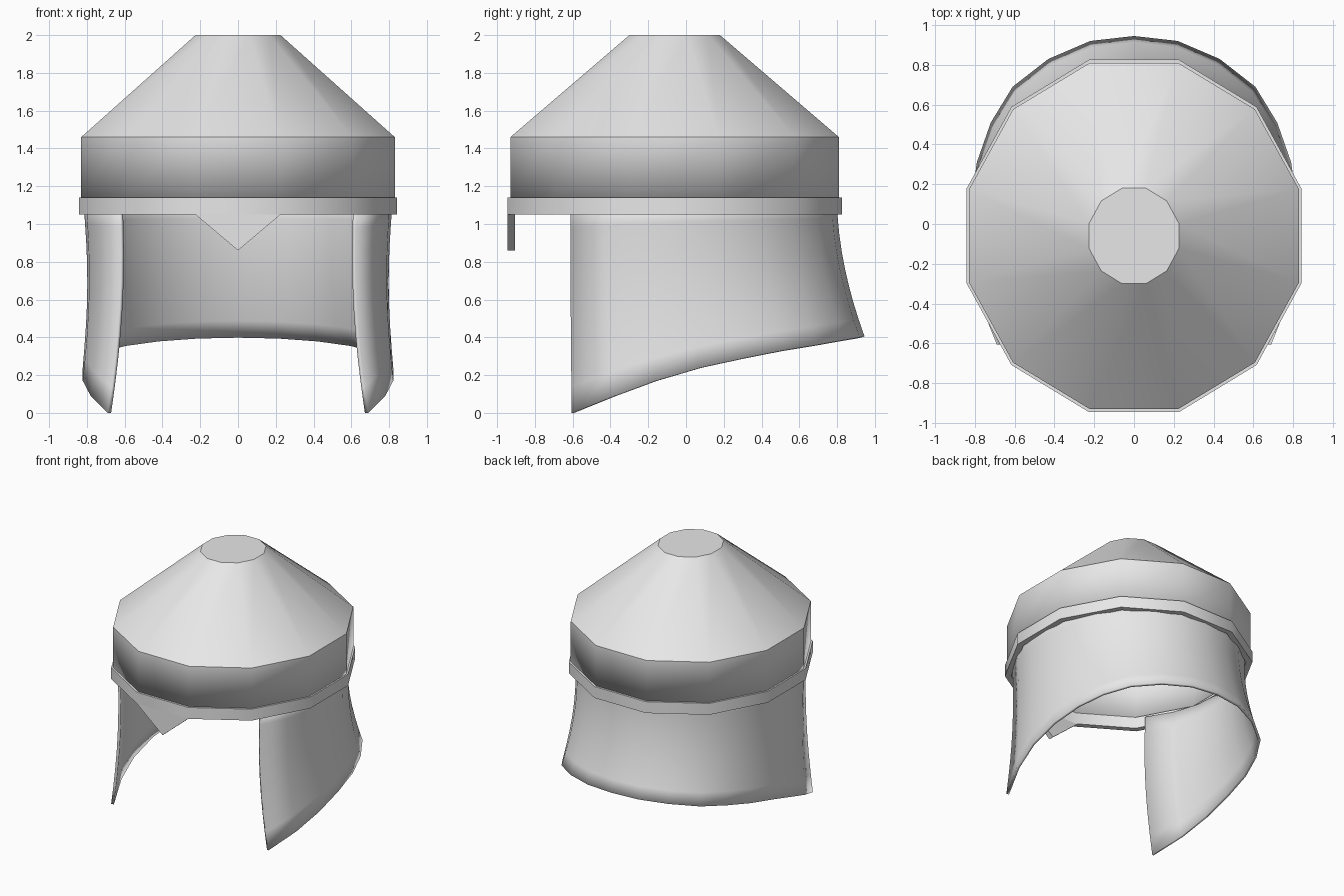
import bpy
import bmesh
from math import sin, cos, pi, radians

old = bpy.data.objects.get("Cube")
if old:
    bpy.data.objects.remove(old, do_unlink=True)

grey = bpy.data.materials.new("plain grey metal")
grey.diffuse_color = (0.8, 0.8, 0.8, 1)
grey.use_nodes = True
grey.node_tree.nodes["Principled BSDF"].inputs["Base Color"].default_value = (0.8, 0.8, 0.8, 1)

CENTRE_Y = -0.06
SIDES = 12
APOTHEM = cos(pi / SIDES)


def make_object(name, bm, thickness=0):
    """Turn a bmesh into a shaded object, thickened inward if asked."""
    mesh = bpy.data.meshes.new(name)
    bm.to_mesh(mesh)
    bm.free()
    mesh.materials.append(grey)
    obj = bpy.data.objects.new(name, mesh)
    bpy.context.collection.objects.link(obj)
    if thickness:
        shell = obj.modifiers.new("Thickness", 'SOLIDIFY')
        shell.thickness = thickness
        shell.offset = -1
    bpy.ops.object.select_all(action='DESELECT')
    obj.select_set(True)
    bpy.context.view_layer.objects.active = obj
    bpy.ops.object.shade_smooth_by_angle(angle=radians(36))
    return obj


def bridge(bm, rows, wrap):
    """Fill quads between neighbouring rows of vertices."""
    for a, b in zip(rows, rows[1:]):
        n = len(a)
        for i in range(n if wrap else n - 1):
            k = (i + 1) % n
            bm.faces.new((a[i], a[k], b[k], b[i]))


def polygon_loop(bm, half_x, half_y, z):
    """Twelve-sided loop with flats toward the front, back and sides."""
    loop = []
    for i in range(SIDES):
        a = 2 * pi * (i + 0.5) / SIDES
        loop.append(bm.verts.new((half_x / APOTHEM * cos(a),
                                  CENTRE_Y + half_y / APOTHEM * sin(a), z)))
    return loop


# Dome: upright band, cone and flat top
bm = bmesh.new()
loops = [polygon_loop(bm, *p) for p in
         ((0.83, 0.87, 1.14), (0.83, 0.87, 1.46), (0.225, 0.24, 2.0))]
bridge(bm, loops, True)
bm.faces.new(loops[-1])
make_object("dome", bm, 0.02)

# Brow ring around the lower edge of the dome
bm = bmesh.new()
loops = [polygon_loop(bm, *p) for p in
         ((0.842, 0.886, 1.05), (0.842, 0.886, 1.14),
          (0.797, 0.845, 1.14), (0.797, 0.845, 1.05))]
bridge(bm, loops + loops[:1], True)
make_object("brow_ring", bm)

# Pointed nose guard under the front of the ring
bm = bmesh.new()
front = [bm.verts.new((x, -0.946, z)) for x, z in ((-0.225, 1.05), (0, 0.86), (0.225, 1.05))]
face = bm.faces.new(front)
made = bmesh.ops.extrude_face_region(bm, geom=[face])["geom"]
bmesh.ops.translate(bm, verts=[v for v in made if isinstance(v, bmesh.types.BMVert)],
                    vec=(0, 0.041, 0))
bmesh.ops.recalc_face_normals(bm, faces=bm.faces)
make_object("nose_guard", bm)

# Flared neck and cheek guard: lower rim from back centre to the front corner
rim = [(0, 0.945, 0.405), (0.22, 0.92, 0.40), (0.43, 0.83, 0.385), (0.61, 0.69, 0.36),
       (0.72, 0.51, 0.33), (0.79, 0.31, 0.29), (0.822, 0.08, 0.24), (0.822, -0.16, 0.17),
       (0.78, -0.38, 0.09), (0.69, -0.605, 0)]
last = len(rim) - 1
ROWS = 8
bm = bmesh.new()
rows = []
for j in range(ROWS + 1):
    t = j / ROWS
    flare = t ** 1.8
    row = []
    for i in range(-last, last + 1):
        x, y, z = rim[abs(i)]
        side = 1 if i >= 0 else -1
        a = radians(130) * abs(i) / last
        top_x, top_y = 0.82 * sin(a), CENTRE_Y + 0.86 * cos(a)
        px = top_x + (x - top_x) * flare - 0.022 * sin(pi * t) * sin(a)
        row.append(bm.verts.new((side * px, top_y + (y - top_y) * flare,
                                 1.12 + (z - 1.12) * t)))
    rows.append(row)
bridge(bm, rows, False)
make_object("neck_and_cheek_guard", bm, 0.02)
